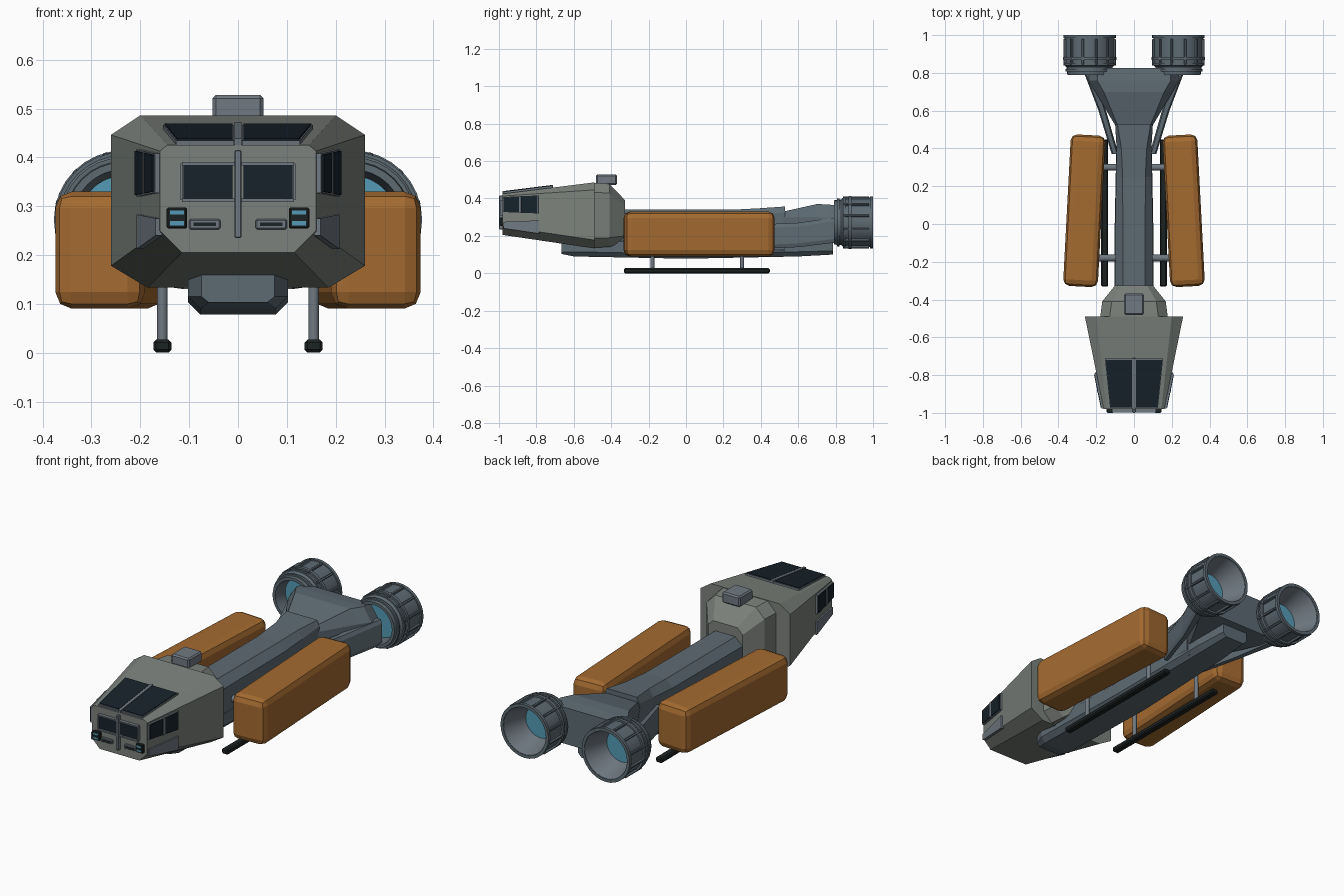
import bpy, bmesh, math
from mathutils import Vector, Matrix

if "Cube" in bpy.data.objects:
    bpy.data.objects.remove(bpy.data.objects["Cube"])


def material(name, rgb):
    m = bpy.data.materials.new(name)
    m.diffuse_color = (*rgb, 1)
    m.use_nodes = True
    m.node_tree.nodes["Principled BSDF"].inputs["Base Color"].default_value = m.diffuse_color
    return m


CAB = material("cab_grey", (0.20, 0.22, 0.20))
HULL = material("hull_grey", (0.11, 0.145, 0.17))
STEEL = material("steel", (0.16, 0.19, 0.22))
POD = material("pod_orange", (0.37, 0.145, 0.03))
GLASS = material("dark_glass", (0.008, 0.016, 0.023))
BLACK = material("black", (0.012, 0.016, 0.016))
GLOW = material("blue_glow", (0.09, 0.33, 0.47))


def finish(name, bm, mat, smooth=None):
    bmesh.ops.recalc_face_normals(bm, faces=bm.faces)
    me = bpy.data.meshes.new(name)
    bm.to_mesh(me)
    bm.free()
    me.materials.append(mat)
    if smooth:
        for p in me.polygons:
            p.use_smooth = True
        me.set_sharp_from_angle(angle=math.radians(smooth))
    ob = bpy.data.objects.new(name, me)
    bpy.context.collection.objects.link(ob)
    return ob


def box(name, center, size, mat, bevel=0, seg=1, rot=None):
    bm = bmesh.new()
    bmesh.ops.create_cube(bm, size=1, matrix=Matrix.Diagonal((*size, 1)))
    if bevel:
        bmesh.ops.bevel(bm, geom=bm.edges[:], offset=bevel, segments=seg,
                        affect='EDGES', profile=0.5)
    bm.transform(Matrix.Translation(center) @ (rot or Matrix()))
    return finish(name, bm, mat)


def octagon(y, hx, z0, z1, cx0, cz0, cx1, cz1, x=0):
    """Chamfered section: (cx0, cz0) cut the lower corners, (cx1, cz1) the upper."""
    r = [(hx - cx0, z0), (hx, z0 + cz0), (hx, z1 - cz1), (hx - cx1, z1)]
    return [(x + a, y, z) for a, z in r] + [(x - a, y, z) for a, z in r[::-1]]


def loft(name, sections, mat):
    bm = bmesh.new()
    rings = [[bm.verts.new(p) for p in s] for s in sections]
    for a, b in zip(rings, rings[1:]):
        for i in range(len(a)):
            j = (i + 1) % len(a)
            bm.faces.new((a[i], a[j], b[j], b[i]))
    bm.faces.new(rings[0])
    bm.faces.new(rings[-1])
    return finish(name, bm, mat)


def rod(name, a, b, r, mat, n=12):
    a, b = Vector(a), Vector(b)
    d = b - a
    bm = bmesh.new()
    bmesh.ops.create_cone(bm, cap_ends=True, segments=n, radius1=r, radius2=r, depth=d.length)
    bm.transform(Matrix.Translation((a + b) / 2) @ d.to_track_quat('Z', 'Y').to_matrix().to_4x4())
    return finish(name, bm, mat, 40)


def panel(name, pts, out, mat, t=0.01, grow=1.0):
    """Thin plate on a quad, raised by t in direction out."""
    pts = [Vector(p) for p in pts]
    c = sum(pts, Vector()) / 4
    pts = [c + (p - c) * grow for p in pts]
    out = Vector(out).normalized()
    return loft(name, [[p - out * 0.006 for p in pts], [p + out * t for p in pts]], mat)


def window(name, pts, out, t=0.01, grow=1.08):
    panel(name + "_frame", pts, out, STEEL, t * 0.7, grow)
    panel(name, pts, out, GLASS, t)


def lathe(name, profile, x, z, mat, n=32):
    sections = [[(x + r * math.cos(2 * math.pi * i / n), y, z + r * math.sin(2 * math.pi * i / n))
                 for i in range(n)] for r, y in profile]
    bm = bmesh.new()
    rings = [[bm.verts.new(p) for p in s] for s in sections]
    for a, b in zip(rings, rings[1:] + rings[:1]):
        for i in range(n):
            j = (i + 1) % n
            bm.faces.new((a[i], a[j], b[j], b[i]))
    return finish(name, bm, mat, 30)


# Cab shell, rear block and roof box
FY = -0.98
loft("cab", [octagon(FY, 0.16, 0.205, 0.425, 0.045, 0.045, 0.015, 0.012),
             octagon(-0.49, 0.26, 0.133, 0.486, 0.075, 0.045, 0.06, 0.04)], CAB)
loft("cab_rear", [octagon(-0.50, 0.18, 0.138, 0.484, 0.05, 0.05, 0.05, 0.05),
                  octagon(-0.41, 0.168, 0.14, 0.478, 0.05, 0.05, 0.05, 0.05),
                  octagon(-0.325, 0.10, 0.17, 0.39, 0.03, 0.03, 0.03, 0.03)], CAB)
box("roof_box", (0, -0.425, 0.5), (0.104, 0.112, 0.056), STEEL, 0.007)

# Spine, keel and rear yoke
loft("spine", [octagon(-0.4, 0.1, 0.1, 0.34, 0.02, 0.03, 0.042, 0.04),
               octagon(0.25, 0.096, 0.1, 0.34, 0.02, 0.03, 0.036, 0.04),
               octagon(0.40, 0.092, 0.1, 0.348, 0.02, 0.03, 0.025, 0.04),
               octagon(0.53, 0.1, 0.1, 0.357, 0.02, 0.03, 0.012, 0.03)], HULL)
loft("keel", [octagon(-0.665, 0.075, 0.103, 0.18, 0.015, 0.012, 0.01, 0.01),
              octagon(-0.60, 0.102, 0.09, 0.18, 0.025, 0.025, 0.01, 0.01),
              octagon(0.0, 0.102, 0.078, 0.18, 0.025, 0.025, 0.01, 0.01),
              octagon(0.60, 0.09, 0.09, 0.18, 0.025, 0.025, 0.01, 0.01),
              octagon(0.785, 0.075, 0.1, 0.18, 0.02, 0.02, 0.01, 0.01)], HULL)
loft("yoke", [octagon(0.52, 0.098, 0.15, 0.33, 0.02, 0.04, 0.012, 0.03),
              octagon(0.70, 0.205, 0.16, 0.37, 0.03, 0.05, 0.045, 0.07),
              octagon(0.76, 0.24, 0.165, 0.368, 0.03, 0.05, 0.045, 0.07),
              octagon(0.825, 0.235, 0.17, 0.36, 0.03, 0.05, 0.045, 0.07)], HULL)

# Cab nose: centre rib and roof rib
box("centre_rib", (0, -0.985, 0.325), (0.014, 0.03, 0.18), STEEL, 0.002)
slope = (0.486 - 0.425) / 0.49


def roof(x, y):
    return (x, y, 0.425 + (y - FY) * slope)


def side(s, y, z):
    return (s * (0.16 + (y - FY) * 0.1 / 0.49), y, z)


UP = (0, -slope, 1)
panel("roof_rib", [roof(-0.007, -0.98), roof(0.007, -0.98), roof(0.007, -0.71), roof(-0.007, -0.71)],
      UP, STEEL, 0.014)

for s, tag in ((-1, "left"), (1, "right")):
    # Windows on the roof, front and side, plus the lower side hatch
    window(tag + "_roof_window", [roof(s * 0.011, -0.968), roof(s * 0.124, -0.968),
                                  roof(s * 0.15, -0.718), roof(s * 0.011, -0.718)], UP, 0.012, 1.05)
    panel(tag + "_front_window", [(s * 0.011, FY, 0.316), (s * 0.112, FY, 0.316),
                                  (s * 0.112, FY, 0.385), (s * 0.011, FY, 0.385)], (0, -1, 0), GLASS, 0.008)
    for z in (0.312, 0.387):
        box(tag + "_front_window_bar", (s * 0.061, -0.985, z), (0.108, 0.025, 0.007), STEEL)
    box(tag + "_front_window_post", (s * 0.115, -0.983, 0.35), (0.005, 0.022, 0.075), STEEL)
    out = (s, -0.204, 0)
    window(tag + "_side_window", [side(s, -0.97, 0.33), side(s, -0.795, 0.323),
                                  side(s, -0.795, 0.413), side(s, -0.97, 0.405)], out, 0.014, 1.07)
    panel(tag + "_side_window_post", [side(s, -0.89, 0.325), side(s, -0.878, 0.325),
                                      side(s, -0.878, 0.41), side(s, -0.89, 0.41)], out, STEEL, 0.016)
    panel(tag + "_side_hatch", [side(s, -0.975, 0.24), side(s, -0.785, 0.212),
                                side(s, -0.785, 0.283), side(s, -0.975, 0.275)], out, STEEL, 0.008)

    # Headlights and nose vents
    box(tag + "_headlight_housing", (s * 0.125, -0.983, 0.276), (0.042, 0.028, 0.043), BLACK, 0.003)
    for z in (0.265, 0.287):
        box(tag + "_headlight", (s * 0.125, -0.992, z), (0.029, 0.016, 0.009), GLOW)
    box(tag + "_vent_frame", (s * 0.068, -0.982, 0.263), (0.064, 0.02, 0.021), STEEL, 0.003)
    box(tag + "_vent_slot", (s * 0.068, -0.988, 0.263), (0.046, 0.012, 0.007), BLACK)

    # Cargo pod, slightly toed in towards the back
    box(tag + "_cargo_pod", (s * 0.263, 0.07, 0.21), (0.184, 0.803, 0.24), POD, 0.034, 2,
        Matrix.Rotation(s * math.radians(3), 4, 'Z'))

    # Landing skid with legs and cross bars
    box(tag + "_skid", (s * 0.155, 0.058, 0.0135), (0.037, 0.78, 0.027), BLACK, 0.006)
    for y in (-0.18, 0.30):
        rod(tag + "_skid_leg", (s * 0.155, y, 0.02), (s * 0.155, y, 0.22), 0.011, STEEL)
        rod(tag + "_pod_bar", (s * 0.08, y, 0.22), (s * 0.22, y, 0.22), 0.018, STEEL)

    # Brace from spine to engine
    loft(tag + "_engine_brace",
         [octagon(y, hx, z0, z1, 0.008, 0.02, 0.008, 0.02, s * x) for y, x, hx, z0, z1 in
          ((0.37, 0.10, 0.018, 0.13, 0.26), (0.60, 0.168, 0.02, 0.14, 0.27), (0.81, 0.242, 0.026, 0.165, 0.30))],
         HULL)

    # Engine: hollow nozzle, hoops, ribs and glowing core
    ex, ez = s * 0.235, 0.272
    lathe(tag + "_engine_shell", [(0.088, 0.87), (0.095, 0.83), (0.103, 0.79), (0.118, 0.79), (0.122, 0.83),
                                  (0.132, 0.84), (0.132, 0.99), (0.132, 1.0), (0.124, 1.0)], ex, ez, HULL)
    lathe(tag + "_nozzle_liner", [(0.127, 0.998), (0.122, 0.998), (0.082, 0.865), (0.088, 0.865)], ex, ez, STEEL)
    for y0, y1, r in ((0.808, 0.82, 0.128), (0.84, 0.852, 0.139), (0.868, 0.884, 0.142), (0.984, 1.0, 0.139)):
        lathe(tag + "_engine_hoop", [(0.126 if y0 > 0.83 else 0.115, y0), (r, y0), (r, y1),
                                     (0.126 if y0 > 0.83 else 0.115, y1)], ex, ez, HULL)
    for i in range(12):
        turn = Matrix.Rotation(math.radians(30 * i + 15), 4, 'Y')
        box(tag + "_engine_rib", Vector((ex, 0.912, ez)) + turn @ Vector((0.135, 0, 0)),
            (0.015, 0.135, 0.011), HULL, 0.002, 1, turn)
    rod(tag + "_engine_core", (ex, 0.855, ez), (ex, 0.87, ez), 0.09, GLOW, 32)
